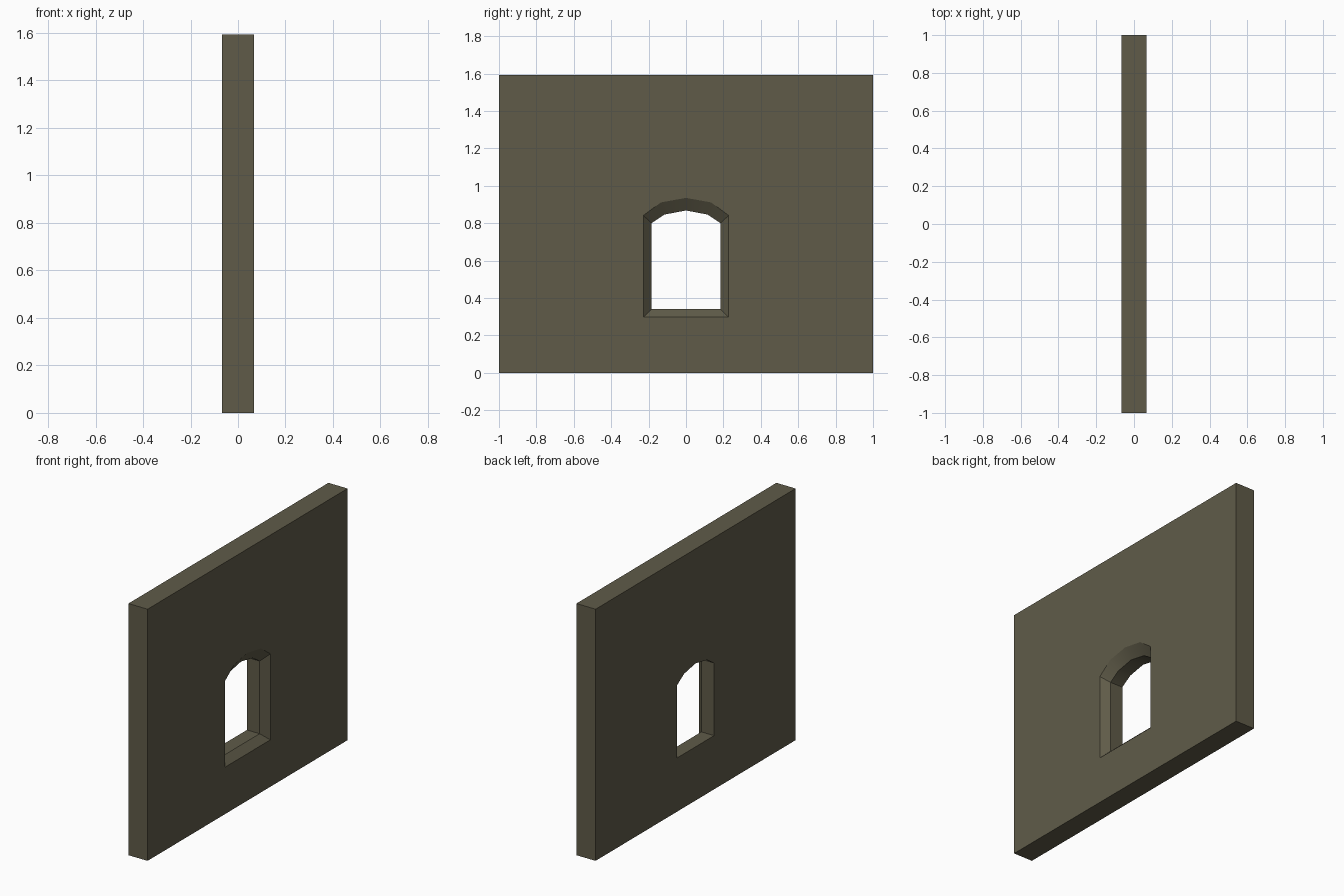
import bpy, bmesh

if "Cube" in bpy.data.objects:
    bpy.data.objects.remove(bpy.data.objects["Cube"])

HALF_T, HALF_W, HEIGHT = 0.067, 1.0, 1.593
BEVEL_X = 0.022  # depth where the flared reveal meets the straight jamb


def arch(half, sill, spring, shoulder_y, shoulder_z, apex):
    """Outline of the arched opening in the y-z plane."""
    right = [(half, sill), (half, spring), (shoulder_y, shoulder_z)]
    left = [(-y, z) for y, z in reversed(right)]
    return right + [(0, apex)] + left


inner = arch(0.185, 0.34, 0.80, 0.115, 0.846, 0.868)
outer = arch(0.228, 0.297, 0.841, 0.134, 0.911, 0.935)
border = [(HALF_W, 0), (HALF_W, HEIGHT), (-HALF_W, HEIGHT), (-HALF_W, 0)]

bm = bmesh.new()


def ring(points, x):
    return [bm.verts.new((x, y, z)) for y, z in points]


def bridge(a, b, smooth_arch=False):
    n = len(a)
    for i in range(n):
        j = (i + 1) % n
        f = bm.faces.new((a[i], a[j], b[j], b[i]))
        f.smooth = smooth_arch and 1 <= i <= 4


def loop_edges(vs):
    return [bm.edges.get((vs[i], vs[(i + 1) % len(vs)])) for i in range(len(vs))]


# Outer edges of the slab
back, front = ring(border, -HALF_T), ring(border, HALF_T)
bridge(back, front)

# Opening: straight jamb at the back, flared reveal at the front
hole_back, hole_mid, hole_front = ring(inner, -HALF_T), ring(inner, BEVEL_X), ring(outer, HALF_T)
bridge(hole_back, hole_mid, True)
bridge(hole_mid, hole_front, True)

# Two broad wall faces around the opening
for rim, hole, nx in ((back, hole_back, -1), (front, hole_front, 1)):
    bmesh.ops.triangle_fill(bm, use_beauty=True, use_dissolve=False,
                            edges=loop_edges(rim) + loop_edges(hole), normal=(nx, 0, 0))

bmesh.ops.recalc_face_normals(bm, faces=bm.faces)

# Keep hard corners sharp, smooth only along the arch
for e in bm.edges:
    if len(e.link_faces) == 2 and e.calc_face_angle() > 0.56:
        e.smooth = False

mesh = bpy.data.meshes.new("wall")
bm.to_mesh(mesh)
bm.free()
wall = bpy.data.objects.new("wall_with_arched_window", mesh)
bpy.context.collection.objects.link(wall)

stone = bpy.data.materials.new("olive_stone")
stone.diffuse_color = (0.115, 0.105, 0.066, 1)
stone.use_nodes = True
stone.node_tree.nodes["Principled BSDF"].inputs["Base Color"].default_value = stone.diffuse_color
mesh.materials.append(stone)
